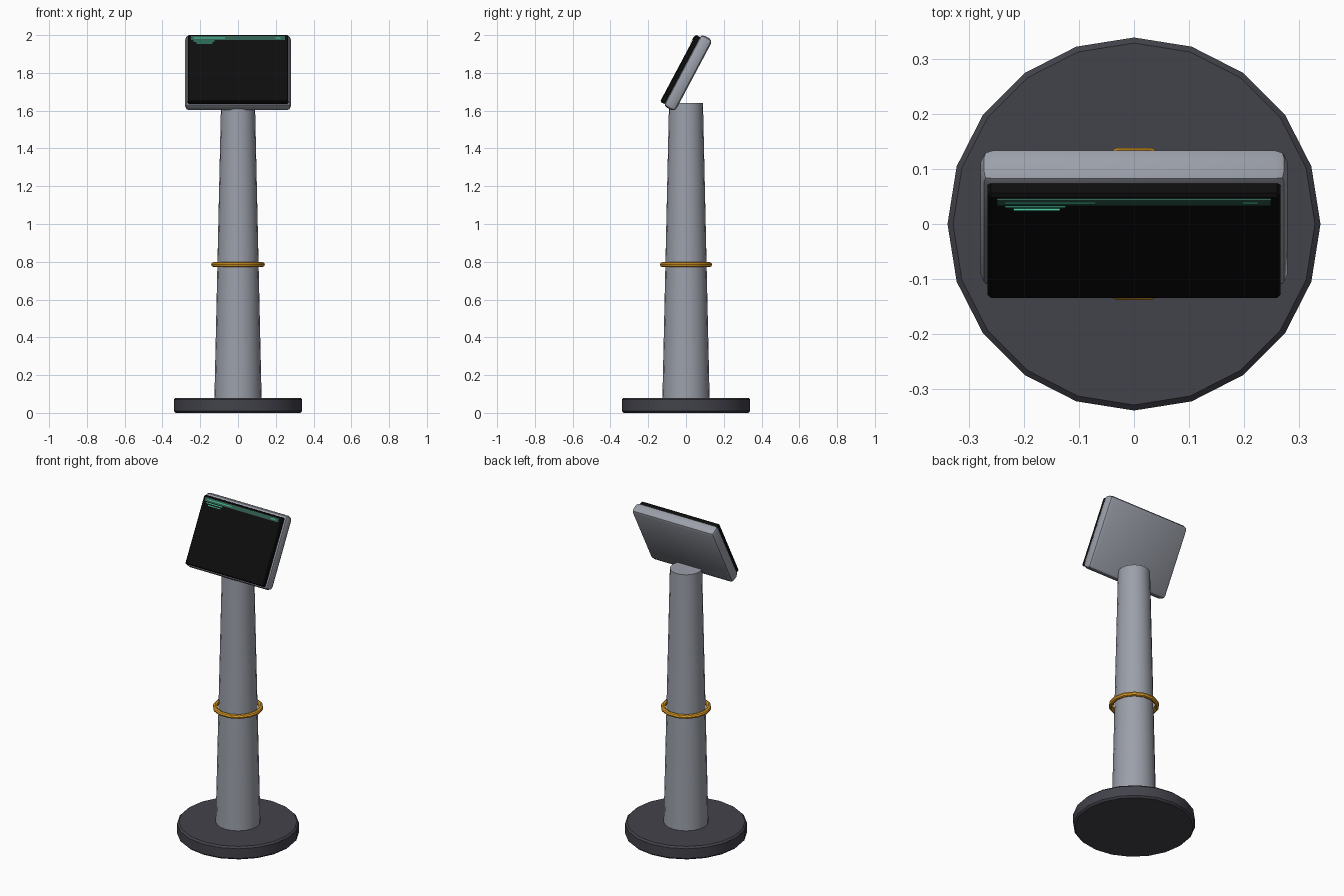
import bpy, math
from mathutils import Matrix, Vector

if "Cube" in bpy.data.objects:
    bpy.data.objects.remove(bpy.data.objects["Cube"])


def mat(name, r, g, b):
    m = bpy.data.materials.new(name)
    m.diffuse_color = (r, g, b, 1)
    m.use_nodes = True
    m.node_tree.nodes["Principled BSDF"].inputs["Base Color"].default_value = m.diffuse_color
    return m


GREY = mat("brushed_grey", 0.33, 0.35, 0.40)
DARK = mat("dark_base", 0.055, 0.055, 0.07)
AMBER = mat("amber", 0.80, 0.36, 0.02)
BLACK = mat("screen_black", 0.004, 0.004, 0.004)
TEAL = mat("dim_teal", 0.03, 0.11, 0.08)
GREEN = mat("bright_green", 0.06, 0.52, 0.32)


def finish(name, m, bevel=0, segments=1, smooth=True):
    o = bpy.context.object
    o.name = name
    o.data.materials.append(m)
    if bevel:
        b = o.modifiers.new("bevel", 'BEVEL')
        b.width, b.segments = bevel, segments
        b.limit_method, b.angle_limit = 'ANGLE', math.radians(40)
        bpy.ops.object.modifier_apply(modifier=b.name)
    if smooth:
        bpy.ops.object.shade_smooth_by_angle(angle=math.radians(30))
    return o


# Round foot, tapered column and amber ring
bpy.ops.mesh.primitive_cylinder_add(vertices=20, radius=0.34, depth=0.08, location=(0, 0, 0.04))
finish("base", DARK, 0.01)
bpy.ops.mesh.primitive_cone_add(vertices=20, radius1=0.125, radius2=0.09, depth=1.565,
                                location=(0, 0, 0.8575))
finish("column", GREY)
bpy.ops.mesh.primitive_torus_add(major_segments=14, minor_segments=8, major_radius=0.129,
                                 minor_radius=0.013, location=(0, 0, 0.785))
finish("ring", AMBER)

# Tilted head frame: local x across, local z up the panel, local -y out of the screen
HEAD = Matrix.Translation((0, 0.0105, 1.80)) @ Matrix.Rotation(math.radians(-28), 4, 'X')


def head_box(name, m, centre, size, bevel=0, segments=1):
    bpy.ops.mesh.primitive_cube_add(size=1)
    o = bpy.context.object
    o.data.transform(Matrix.Translation(Vector(centre)) @ Matrix.Diagonal((*size, 1)))
    finish(name, m, bevel, segments, bool(bevel))
    o.matrix_world = HEAD


head_box("head_housing", GREY, (0, 0, 0), (0.56, 0.07, 0.43), 0.022, 2)
head_box("screen", BLACK, (0, -0.0435, -0.003), (0.534, 0.031, 0.402), 0.006)

# Screen markings as thin plates: (name, material, x0, x1, z, height, depth)
for name, m, x0, x1, z, h, y in [
        ("header_bar", TEAL, -0.25, 0.25, 0.176, 0.022, 0.0605),
        ("header_title", GREEN, -0.235, -0.07, 0.176, 0.005, 0.0620),
        ("header_status", GREEN, 0.198, 0.226, 0.176, 0.005, 0.0620),
        ("line_1", GREEN, -0.235, -0.125, 0.158, 0.005, 0.0605),
        ("line_2", GREEN, -0.22, -0.135, 0.146, 0.005, 0.0605)]:
    head_box(name, m, ((x0 + x1) / 2, -y, z), (x1 - x0, 0.004, h))
